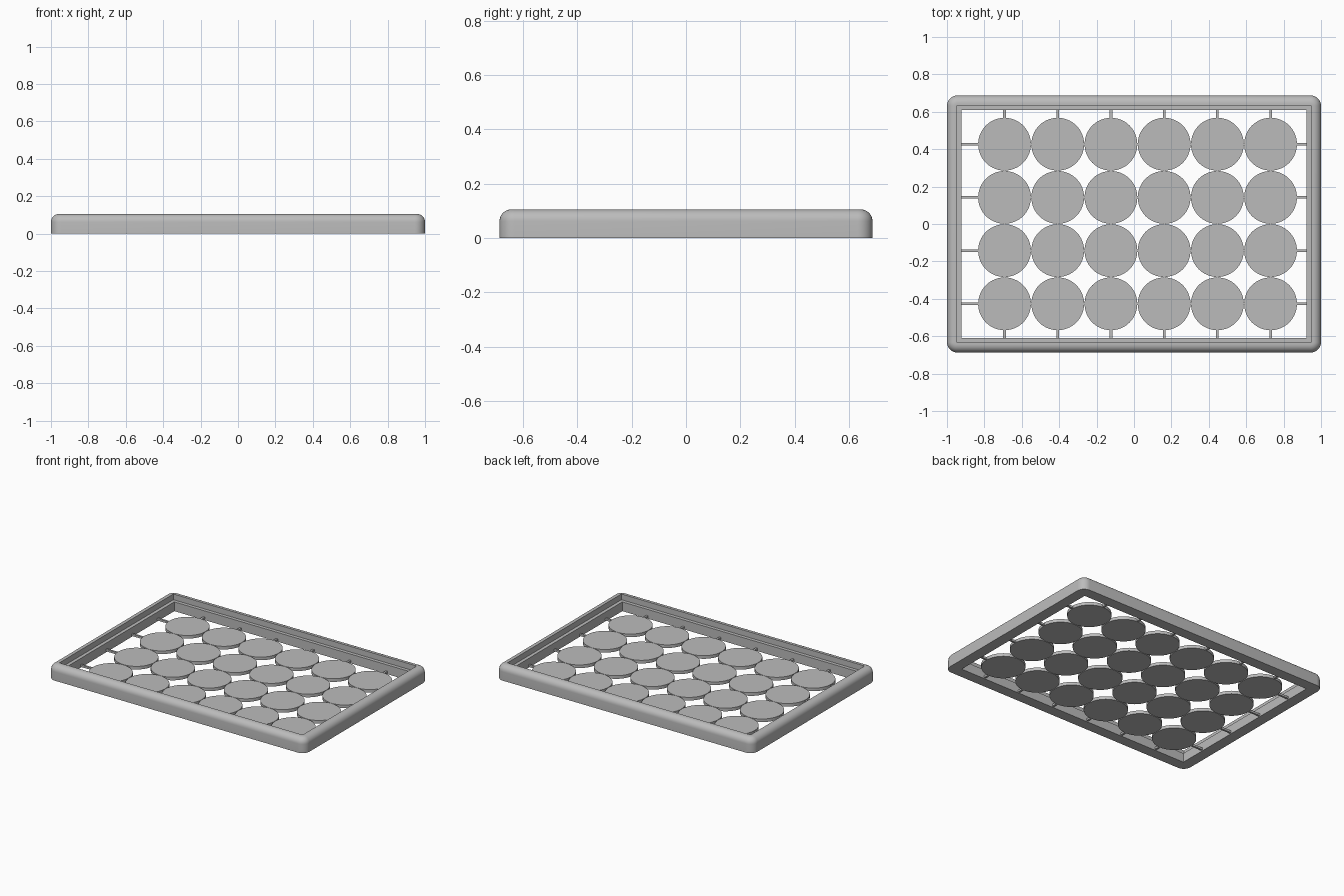
import bpy, bmesh
from math import sin, cos, pi, radians

if "Cube" in bpy.data.objects:
    bpy.data.objects.remove(bpy.data.objects["Cube"], do_unlink=True)

HALF_X, HALF_Y, HEIGHT = 1.0, 0.687, 0.105
CORNER, FILLET = 0.055, 0.043
LIP, WALL, LEDGE_Z = 0.053, 0.077, 0.065
PITCH, RADIUS, SHIFT = 0.2845, 0.141, 0.019
DISC_LOW, DISC_HIGH = 0.004, 0.026
COLUMNS = [SHIFT + (i - 2.5) * PITCH for i in range(6)]
ROWS = [(j - 1.5) * PITCH for j in range(4)]

grey = bpy.data.materials.new("plain grey")
grey.use_nodes = True
grey.diffuse_color = (0.5, 0.5, 0.5, 1)
grey.node_tree.nodes["Principled BSDF"].inputs["Base Color"].default_value = (0.5, 0.5, 0.5, 1)


def finish(name, bm):
    """Turn a bmesh into a named, shaded object."""
    bmesh.ops.recalc_face_normals(bm, faces=bm.faces)
    mesh = bpy.data.meshes.new(name)
    bm.to_mesh(mesh)
    bm.free()
    mesh.materials.append(grey)
    obj = bpy.data.objects.new(name, mesh)
    bpy.context.collection.objects.link(obj)
    bpy.ops.object.select_all(action="DESELECT")
    obj.select_set(True)
    bpy.context.view_layer.objects.active = obj
    bpy.ops.object.shade_smooth_by_angle(angle=radians(35))
    return obj


def rounded_loop(bm, inset, z, steps=8):
    """Ring of vertices around a rounded rectangle, moved inwards by inset."""
    r = max(CORNER - inset, 0) if inset <= FILLET else 0
    ring = []
    for k, (sx, sy) in enumerate([(1, 1), (-1, 1), (-1, -1), (1, -1)]):
        cx, cy = sx * (HALF_X - inset - r), sy * (HALF_Y - inset - r)
        for s in range(steps + 1):
            a = (k + s / steps) * pi / 2
            ring.append(bm.verts.new((cx + r * cos(a), cy + r * sin(a), z)))
    return ring


# Frame: a stepped profile with a rounded outer top edge, swept round the tray
profile = [(0, 0)]
for s in range(9):
    a = s / 8 * pi / 2
    profile.append((FILLET * (1 - cos(a)), HEIGHT - FILLET * (1 - sin(a))))
profile += [(LIP, HEIGHT), (LIP, LEDGE_Z), (WALL, LEDGE_Z), (WALL, 0)]

bm = bmesh.new()
rings = [rounded_loop(bm, d, z) for d, z in profile]
for i, lower in enumerate(rings):
    upper = rings[(i + 1) % len(rings)]
    for n in range(len(lower)):
        m = (n + 1) % len(lower)
        bm.faces.new((lower[n], lower[m], upper[m], upper[n]))
bmesh.ops.remove_doubles(bm, verts=bm.verts, dist=0.0001)
finish("frame", bm)

# Discs: six columns by four rows
for j, y in enumerate(ROWS):
    for i, x in enumerate(COLUMNS):
        bm = bmesh.new()
        bmesh.ops.create_cone(bm, cap_ends=True, segments=64, radius1=RADIUS,
                              radius2=RADIUS, depth=DISC_HIGH - DISC_LOW)
        bmesh.ops.translate(bm, verts=bm.verts, vec=(x, y, (DISC_LOW + DISC_HIGH) / 2))
        finish(f"disc_{j + 1}_{i + 1}", bm)


# Thin rods that join the discs to one another and to the frame
def rod(name, x, y, length_x, length_y):
    bm = bmesh.new()
    bmesh.ops.create_cube(bm, size=1)
    bmesh.ops.scale(bm, verts=bm.verts, vec=(length_x, length_y, 0.014))
    bmesh.ops.translate(bm, verts=bm.verts, vec=(x, y, 0.014))
    finish(name, bm)


for j, y in enumerate(ROWS):
    rod(f"long_rod_{j + 1}", 0, y, 2 * (HALF_X - WALL) + 0.02, 0.014)
for i, x in enumerate(COLUMNS):
    rod(f"cross_rod_{i + 1}", x, 0, 0.014, 2 * (HALF_Y - WALL) + 0.02)
